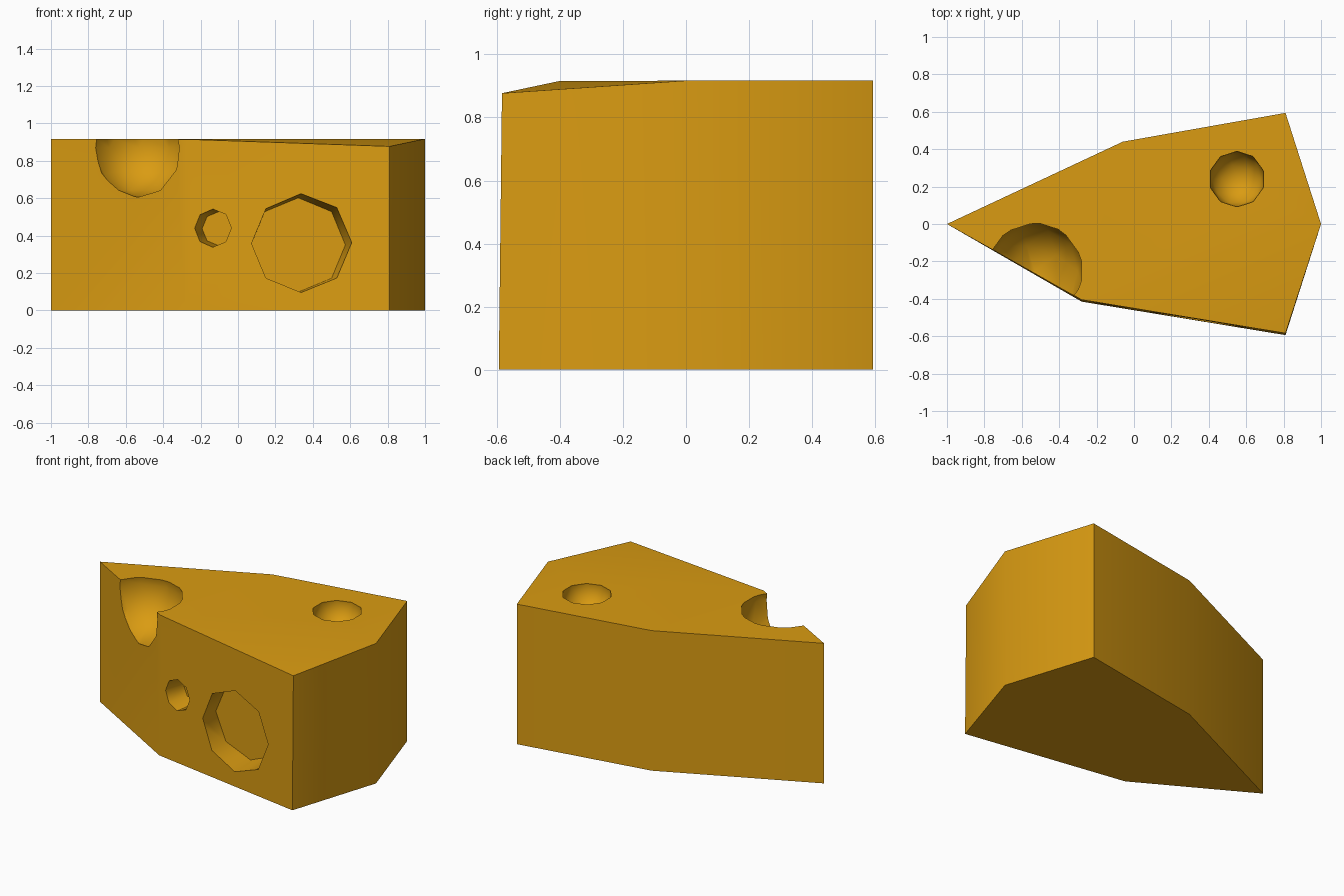
import bpy, bmesh, math
from mathutils import Vector

if "Cube" in bpy.data.objects:
    bpy.data.objects.remove(bpy.data.objects["Cube"])

cheese = bpy.data.materials.new("cheese orange")
cheese.diffuse_color = (0.70, 0.33, 0.006, 1)
cheese.use_nodes = True
cheese.node_tree.nodes["Principled BSDF"].inputs["Base Color"].default_value = cheese.diffuse_color


def make_object(name, bm):
    bmesh.ops.recalc_face_normals(bm, faces=bm.faces[:])
    mesh = bpy.data.meshes.new(name)
    bm.to_mesh(mesh)
    bm.free()
    mesh.materials.append(cheese)
    obj = bpy.data.objects.new(name, mesh)
    bpy.context.collection.objects.link(obj)
    return obj


def ball(name, centre, radius, squash=1.0):
    bm = bmesh.new()
    bmesh.ops.create_icosphere(bm, subdivisions=2, radius=radius)
    for v in bm.verts:
        v.co.z *= squash
        v.co += Vector(centre)
    return make_object(name, bm)


def drilled_hole(name, mouth, mouth_radius, floor, floor_radius, sides=8):
    # Leaning prism, started well outside the front wall
    mouth, floor = Vector(mouth), Vector(floor)
    outside = mouth + (mouth - floor) * 0.6
    out_radius = mouth_radius + (mouth_radius - floor_radius) * 0.6
    bm = bmesh.new()
    rings = []
    for c, r in ((outside, out_radius), (floor, floor_radius)):
        rings.append([bm.verts.new(c + Vector((r * math.cos(i * math.tau / sides), 0,
                                               r * math.sin(i * math.tau / sides))))
                      for i in range(sides)])
    a, b = rings
    bm.faces.new(a)
    bm.faces.new(b)
    for i in range(sides):
        j = (i + 1) % sides
        bm.faces.new((a[i], a[j], b[j], b[i]))
    return make_object(name, bm)


# Wedge body: six-sided outline, front top corner sagging a little
bottom = [(-1, 0), (-0.28, -0.415), (0.81, -0.594), (1, 0), (0.81, 0.594), (-0.06, 0.44)]
top = [(-1, 0, 0.917), (-0.28, -0.405, 0.915), (0.81, -0.584, 0.877),
       (1, 0, 0.917), (0.81, 0.594, 0.917), (-0.06, 0.44, 0.917)]
bm = bmesh.new()
lo = [bm.verts.new((x, y, 0)) for x, y in bottom]
hi = [bm.verts.new(p) for p in top]
bm.faces.new(lo)
bm.faces.new([hi[i] for i in (0, 1, 3, 4, 5)])
bm.faces.new([hi[i] for i in (1, 2, 3)])
for i in range(6):
    j = (i + 1) % 6
    bm.faces.new((lo[i], lo[j], hi[j], hi[i]))
bmesh.ops.triangulate(bm, faces=bm.faces[:])
wedge = make_object("cheese_wedge", bm)

# Holes
cutters = [
    ball("edge_hole_cutter", (-0.53, -0.25, 0.87), 0.268),
    ball("top_hole_cutter", (0.55, 0.24, 0.91), 0.15),
    drilled_hole("large_hole_cutter", (0.337, -0.509, 0.36), 0.264, (0.322, -0.33, 0.35), 0.252),
    drilled_hole("small_hole_cutter", (-0.135, -0.435, 0.44), 0.102, (-0.10, -0.29, 0.437), 0.092),
]
bpy.context.view_layer.objects.active = wedge
wedge.select_set(True)
for cutter in cutters:
    cutter.hide_render = True
    mod = wedge.modifiers.new("cut", 'BOOLEAN')
    mod.operation = 'DIFFERENCE'
    mod.solver = 'EXACT'
    mod.object = cutter
    bpy.ops.object.modifier_apply(modifier=mod.name)
for cutter in cutters:
    bpy.data.objects.remove(cutter)

# Soft shading over the shallow angles
bpy.ops.object.shade_smooth_by_angle(angle=math.radians(46))
